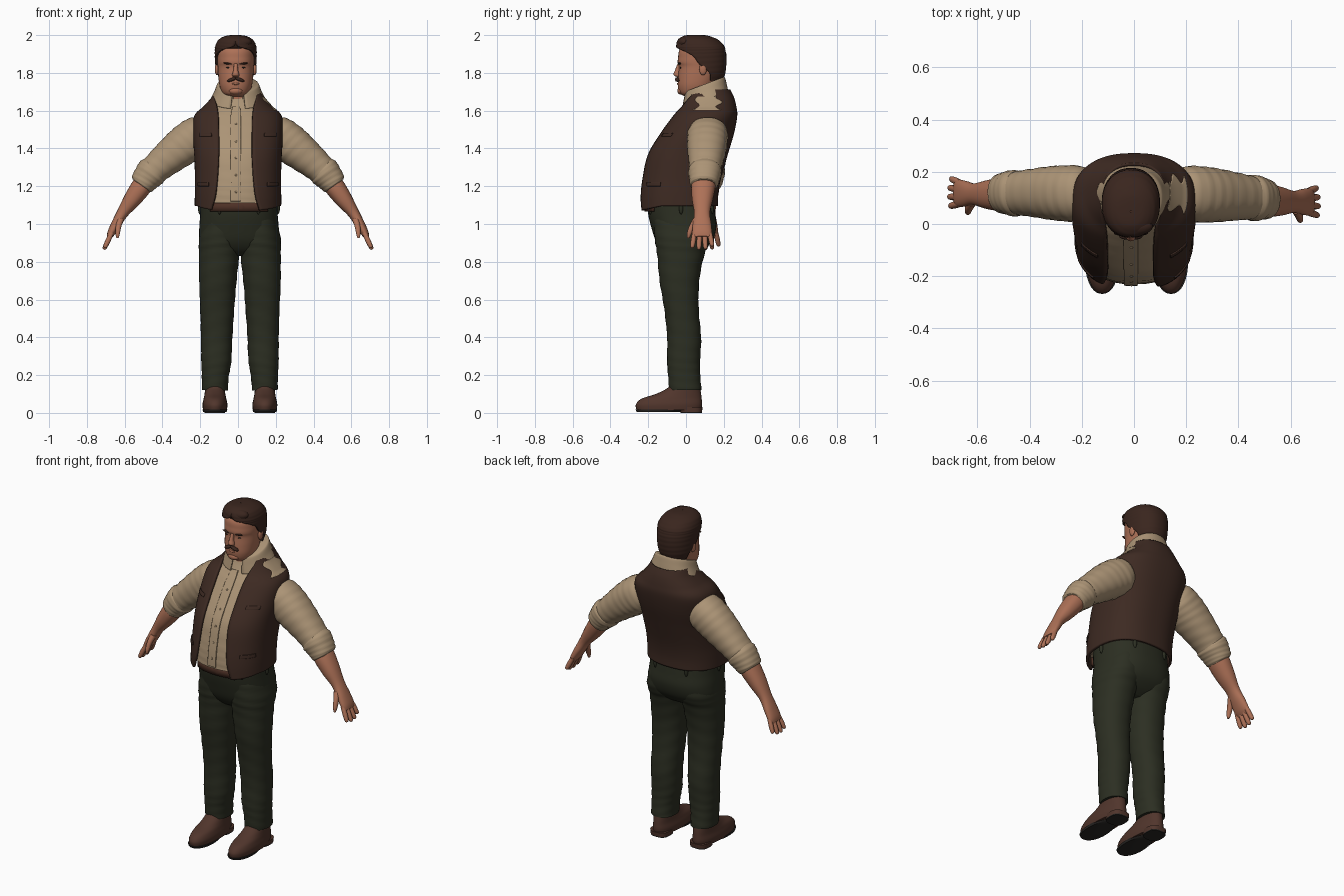
import bpy, bmesh, math
from mathutils import Vector, Matrix

cube = bpy.data.objects.get("Cube")
if cube:
    bpy.data.objects.remove(cube, do_unlink=True)


def material(name, *rgb):
    mat = bpy.data.materials.new(name)
    mat.use_nodes = True
    mat.diffuse_color = (*rgb, 1)
    shader = mat.node_tree.nodes["Principled BSDF"]
    shader.inputs["Base Color"].default_value = (*rgb, 1)
    shader.inputs["Roughness"].default_value = 0.8
    return mat


skin = material("skin", .42, .165, .095)
shirt_cloth = material("tan shirt", .41, .295, .18)
vest_cloth = material("dark brown vest", .047, .023, .016)
pants_cloth = material("dark green cloth", .025, .028, .016)
hair_brown = material("brown hair", .042, .019, .013)
shoe_leather = material("shoe leather", .082, .036, .025)
sole_rubber = material("dark sole", .02, .018, .016)
belt_leather = material("belt leather", .075, .03, .019)
made = []


def finish(name, bm, mat, thick=0):
    bmesh.ops.remove_doubles(bm, verts=bm.verts, dist=.0001)
    bmesh.ops.recalc_face_normals(bm, faces=bm.faces)
    mesh = bpy.data.meshes.new(name)
    bm.to_mesh(mesh)
    bm.free()
    mesh.materials.append(mat)
    obj = bpy.data.objects.new(name, mesh)
    bpy.context.collection.objects.link(obj)
    if thick:
        shell = obj.modifiers.new("thickness", "SOLIDIFY")
        shell.thickness, shell.offset = thick, 0
    made.append(obj)


def spline(a, b, c, d, f):
    return [q + f / 2 * (r - p + f * (2*p - 5*q + 4*r - s + f * (3*(q - r) + s - p)))
            for p, q, r, s in zip(a, b, c, d)]


def smooth_rows(keys, steps):
    rows, last = [], len(keys) - 1
    for i in range(last):
        for j in range(steps):
            rows.append(spline(keys[max(i - 1, 0)], keys[i], keys[i + 1],
                               keys[min(i + 2, last)], j / steps))
    return rows + [list(keys[-1])]


def loft(name, keys, mat, place=None, steps=6, n=40, e=2.2, grow=0, span=None,
         fold=0, hem=0, tilt=0, thick=0):
    """Skin rounded rings (x, y, z, half width, half depth); angle 0 is the front."""
    rows, bm, rings = smooth_rows(keys, steps), bmesh.new(), []
    for i, k in enumerate(rows):
        p, q = rows[max(i - 1, 0)], rows[min(i + 1, len(rows) - 1)]
        along = Vector((q[0] - p[0], q[2] - p[2])).normalized()
        start, end = span(k) if span else (0, math.tau)
        t, ring = i / (len(rows) - 1), []
        for j in range(n + 1 if span else n):
            th = start + (end - start) * j / n
            s, c = math.sin(th), math.cos(th)
            wave = 1 + fold * math.sin(1.7 * i + 2.5 * s + c)
            u = math.copysign(abs(s) ** (2 / e), s) * (k[3] + grow) * wave
            v = -math.copysign(abs(c) ** (2 / e), c) * (k[4] + grow) * wave
            drop = hem * max(.35, c) * (1 - t) ** 4
            co = Vector((k[0] + along.y * u, k[1] + v, k[2] - along.x * u - drop + tilt * v))
            ring.append(bm.verts.new(place(co) if place else co))
        rings.append(ring)
    for lo, hi in zip(rings, rings[1:]):
        for j in range(n):
            m = (j + 1) % len(lo)
            bm.faces.new((lo[j], lo[m], hi[m], hi[j]))
    if not span:
        bm.faces.new(rings[0])
        bm.faces.new(rings[-1])
    finish(name, bm, mat, thick)


def rings(table, x=0):
    """Turn (z, front y, back y, half width, extra) into ring keys."""
    return [(x, (f + b) / 2, z, w, (b - f) / 2, *rest) for z, f, b, w, *rest in table]


def ball(name, loc, size, mat, turn=0):
    bm = bmesh.new()
    bmesh.ops.create_uvsphere(bm, u_segments=20, v_segments=12, radius=1)
    bm.transform(Matrix.Translation(loc) @ Matrix.Rotation(turn, 4, "Y")
                 @ Matrix.Diagonal((*size, 1)))
    finish(name, bm, mat)


# Torso: the last column is the half width of the vest opening
torso = rings([(1.11, -.235, .15, .21, .12), (1.17, -.232, .152, .21, .1),
               (1.25, -.22, .167, .209, .09), (1.37, -.19, .202, .213, .083),
               (1.48, -.122, .235, .22, .083), (1.57, -.055, .252, .213, .085),
               (1.62, -.015, .248, .163, .09), (1.67, .01, .235, .12, .1),
               (1.71, .03, .215, .1, .092)])


def opening(k):
    angle = lambda w: math.asin(min(.98, w / k[3]) ** 1.2)
    return angle(k[5] - .013), math.tau - angle(k[5] + .013)


def torso_patch(name, low, high, start, end, mat, grow, ragged=0):
    rows = smooth_rows(torso, 12)
    keys = [k for k in rows if low <= k[2] <= high]
    loft(name, keys, mat, steps=2, n=12, e=2.4, grow=grow, thick=.008,
         span=lambda k: (start + ragged * math.sin(k[2] * 90),
                         end + ragged * math.cos(k[2] * 130)))


loft("shirt_body", torso[:-1], shirt_cloth, e=2.4, fold=.004, grow=-.004)
loft("vest", torso, vest_cloth, e=2.4, n=64, grow=.012, span=opening, hem=.042, thick=.014)
torso_patch("shirt_placket", 1.12, 1.62, -.13, .04, shirt_cloth, -.001)
torso_patch("shoulder_tear", 1.6, 1.675, 1.2, 1.9, shirt_cloth, .018, .12)
for s, side in ((1, "left"), (-1, "right")):
    for label, low, high, start, end in (("waist", 1.195, 1.222, .68, 1.15),
                                         ("breast", 1.46, 1.485, .55, .95)):
        torso_patch(f"{side}_{label}_pocket", low, high, s * start, s * end, vest_cloth, .019)
for i in range(5):
    k = min(smooth_rows(torso, 12), key=lambda r: abs(r[2] - 1.17 - .09 * i))
    ball("shirt_button", (-.01, k[1] - k[4] - .003, k[2]), (.006, .004, .006), shirt_cloth)

# Collar and neck
loft("neck", [(-.005, .1, 1.58, .08, .08), (-.005, .09, 1.66, .074, .08),
              (-.008, .085, 1.76, .07, .075)], skin)
collar = [(0, .1, 1.655, .142, .12), (0, .1, 1.695, .122, .112),
          (0, .1, 1.735, .106, .102), (0, .1, 1.725, .094, .092), (0, .1, 1.68, .085, .085)]
loft("shirt_collar", collar, shirt_cloth, tilt=.38, thick=.008,
     span=lambda k: (.24, math.tau - .24))

# Head and face
HX = -.012
loft("head", rings([(1.675, -.005, .1, .05), (1.692, -.032, .125, .07),
                    (1.73, -.043, .15, .085), (1.78, -.042, .172, .092),
                    (1.83, -.038, .187, .095), (1.855, -.044, .192, .097),
                    (1.88, -.042, .195, .098), (1.92, -.035, .193, .096),
                    (1.96, 0, .17, .08), (1.98, .03, .14, .045)], HX), skin)
loft("hair", rings([(1.76, -.03, .19, .085, 2), (1.8, -.04, .202, .099, 1.9),
                    (1.845, -.043, .208, .103, 1.5), (1.89, -.045, .208, .105, 1.25),
                    (1.92, -.046, .203, .105, .75), (1.94, -.047, .197, .103, .1),
                    (1.97, -.04, .168, .088, 0), (1.988, -.015, .125, .058, 0),
                    (1.994, .01, .095, .025, 0), (1.995, .045, .05, .002, 0)], HX),
     hair_brown, thick=.012, fold=.006,
     span=lambda k: (max(0, k[5]), math.tau - max(0, k[5])))
ball("hair_quiff", (HX + .01, -.008, 1.957), (.075, .038, .033), hair_brown, -.12)
loft("nose", [(HX, -.036, 1.85, .01, .008), (HX, -.042, 1.815, .012, .016),
              (HX, -.046, 1.79, .019, .02), (HX, -.038, 1.778, .014, .01)], skin, n=16)
ball("chin", (HX, -.026, 1.705), (.036, .02, .02), skin)
ball("lower_lip", (HX, -.041, 1.742), (.02, .007, .006), skin)
for s, side in ((1, "left"), (-1, "right")):
    ball(side + "_ear", (HX + s * .1, .09, 1.82), (.011, .02, .032), skin)
    ball(side + "_eye", (HX + s * .038, -.028, 1.828), (.013, .005, .004), sole_rubber)
    ball(side + "_brow", (HX + s * .04, -.035, 1.849), (.026, .009, .005), hair_brown, s * -.12)
    ball(side + "_moustache", (HX + s * .02, -.045, 1.765), (.027, .014, .009),
         hair_brown, s * .35)

# Hips and belt
hips = rings([(1.115, -.205, .148, .203), (1.05, -.2, .155, .205), (.98, -.183, .16, .21),
              (.91, -.16, .138, .207), (.86, -.125, .09, .17), (.83, -.08, .04, .1)], .005)
loft("trouser_hips", hips, pants_cloth, e=2.4)
loft("belt", [(.005, -.026, z, .205, .188) for z in (1.066, 1.114)], belt_leather, e=2.4,
     steps=2, span=lambda k: (-.75, .75), thick=.014)
ball("belt_buckle", (.012, -.216, 1.09), (.028, .007, .019), belt_leather)
for i in range(6):
    th = math.tau * (i + .5) / 6
    ball("belt_loop", (.005 + .206 * math.sin(th), -.026 - .188 * math.cos(th), 1.085),
         (.011, .011, .034), pants_cloth)

# Legs and shoes
leg_table = [(.1, 1.02, -.17, .135, .095), (.106, .92, -.165, .132, .11),
             (.11, .84, -.153, .098, .107),
             (.117, .7, -.14, .07, .099), (.12, .55, -.115, .067, .09),
             (.123, .4, -.1, .08, .083), (.125, .28, -.1, .075, .08),
             (.13, .2, -.095, .075, .072), (.132, .12, -.09, .082, .068)]
for s, side in ((1, "left"), (-1, "right")):
    stand = lambda v: Vector((s * v.x + .01, v.y, v.z))
    leg = [rings([row[1:]], row[0])[0] for row in leg_table]
    loft(side + "_trouser_leg", leg, pants_cloth, stand, fold=.013)
    shoe = rings([(.014, -.262, .08, .063), (.045, -.265, .085, .066), (.075, -.235, .083, .06),
                  (.1, -.16, .08, .055), (.13, -.1, .075, .052), (.16, -.08, .07, .05)], .132)
    loft(side + "_shoe", shoe, shoe_leather, stand)
    loft(side + "_sole", rings([(.006, -.262, -.03, .062), (.018, -.268, .0, .066)], .132),
         sole_rubber, stand, steps=2)
    loft(side + "_heel", rings([(.006, -.03, .085, .055), (.03, -.035, .088, .057)], .132),
         shoe_leather, stand, steps=2, e=2.8)
    loft(side + "_heel_tip", rings([(0, -.03, .084, .054), (.007, -.03, .085, .055)], .132),
         sole_rubber, stand, steps=2, e=2.8)

# Arms, rolled sleeves and hands
sleeve = [(.14, .115, 1.5, .06, .07), (.2, .115, 1.473, .102, .105), (.26, .113, 1.435, .106, .107),
          (.32, .11, 1.39, .099, .102), (.4, .105, 1.325, .085, .09), (.45, .1, 1.28, .076, .083)]
cuff = [(.43, .1, 1.3, .068, .07), (.455, .1, 1.277, .083, .088), (.485, .098, 1.243, .075, .081),
        (.508, .095, 1.212, .066, .074), (.515, .095, 1.203, .055, .06)]
forearm = [(.47, .1, 1.26, .052, .06), (.51, .092, 1.2, .054, .064), (.56, .087, 1.13, .046, .055),
           (.61, .085, 1.06, .031, .042), (.645, .085, 1, .026, .049), (.67, .085, .955, .021, .052),
           (.683, .085, .93, .013, .046)]
thumb = [(.62, .06, 1.03, .018, .022), (.632, .035, .99, .015, .018),
         (.637, .018, .95, .012, .013), (.638, .012, .925, .006, .007)]
for s, side in ((1, "left"), (-1, "right")):
    hang = lambda v: Vector((s * v.x, v.y + (.07 * (v.x - .2) if s < 0 else 0), v.z))
    loft(side + "_sleeve", sleeve, shirt_cloth, hang, fold=.013)
    loft(side + "_rolled_cuff", cuff, shirt_cloth, hang, fold=.015)
    loft(side + "_forearm_and_palm", forearm, skin, hang)
    loft(side + "_thumb", thumb, skin, hang, n=14)
    for i, reach in enumerate((.9, 1, .97, .8)):
        y, out = .045 + .027 * i, .008 * (i - 1.5)
        finger = [(.668 + .042 * f * reach, y + out * f, .955 - .09 * f * reach, r, r)
                  for f, r in ((0, .012), (.5, .0135), (.9, .011), (1, .005))]
        loft(side + "_finger", finger, skin, hang, n=12, steps=4)

# Smooth shading with crisp edges
bpy.ops.object.select_all(action="DESELECT")
for obj in made:
    obj.select_set(True)
bpy.context.view_layer.objects.active = made[0]
bpy.ops.object.shade_smooth_by_angle(angle=math.radians(50))
